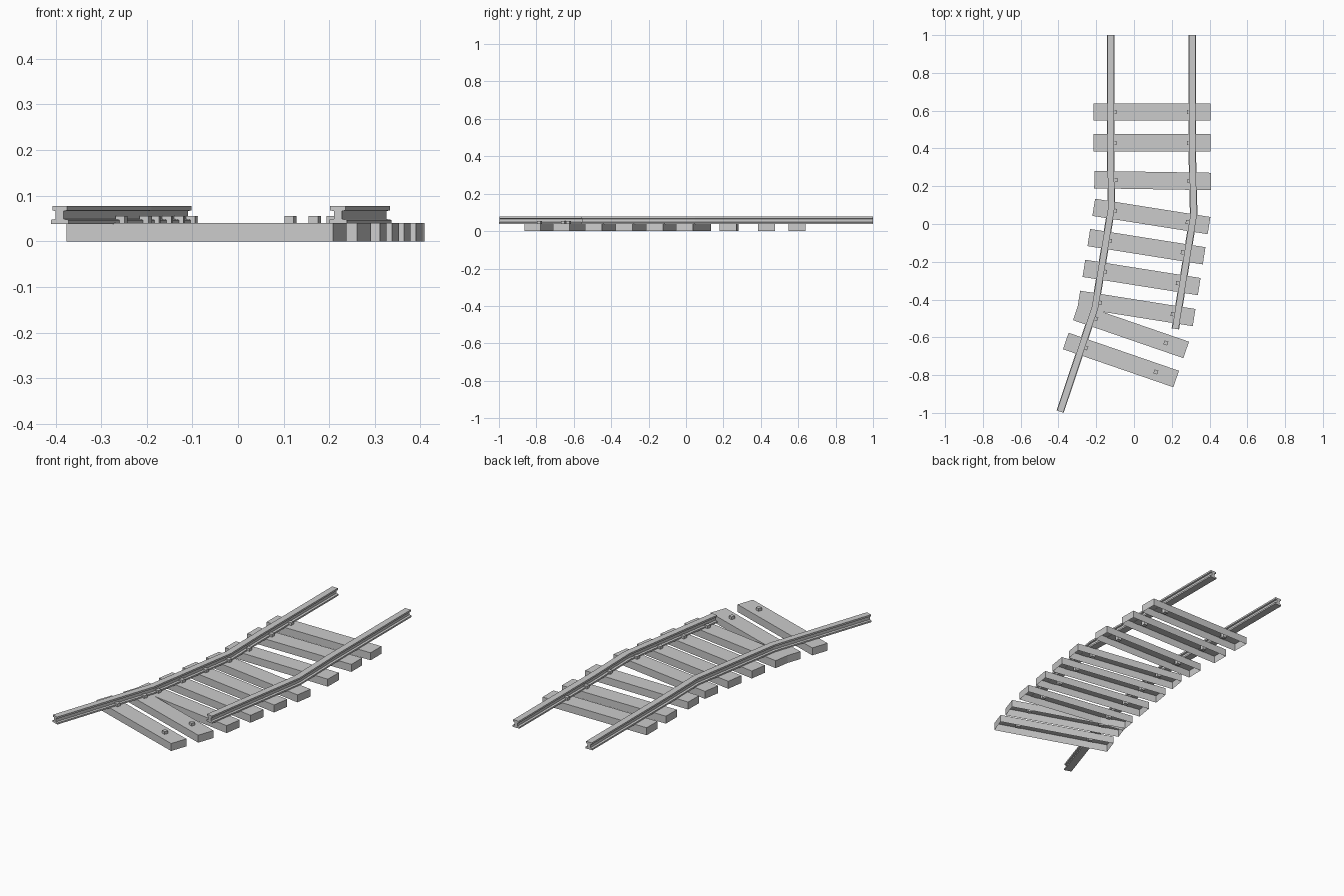
import bpy, bmesh
from math import radians
from mathutils import Vector, Matrix

if "Cube" in bpy.data.objects:
    bpy.data.objects.remove(bpy.data.objects["Cube"])


def finish(bm, name):
    bmesh.ops.recalc_face_normals(bm, faces=bm.faces)
    me = bpy.data.meshes.new(name)
    bm.to_mesh(me)
    bm.free()
    ob = bpy.data.objects.new(name, me)
    bpy.context.collection.objects.link(ob)
    return ob


def box(name, size, matrix, open_bottom=False):
    bm = bmesh.new()
    bmesh.ops.create_cube(bm, size=1)
    bmesh.ops.scale(bm, vec=size, verts=bm.verts)
    ob = finish(bm, name)
    if open_bottom:
        bm = bmesh.new()
        bm.from_mesh(ob.data)
        bmesh.ops.delete(bm, geom=[f for f in bm.faces if f.normal.z < -0.5], context='FACES')
        bm.to_mesh(ob.data)
        bm.free()
    ob.matrix_world = matrix
    return ob


# Half of the I-shaped rail section: (offset from centre line, height)
HALF = [(0.020, 0.0385), (0.020, 0.047), (0.009, 0.049),
        (0.009, 0.066), (0.017, 0.068), (0.017, 0.0775)]
SECTION = HALF + [(-w, z) for w, z in reversed(HALF)]


def rail(name, path):
    bm = bmesh.new()
    pts = [Vector(p) for p in path]
    rings = []
    for i, p in enumerate(pts):
        dirs = []
        if i:
            dirs.append((p - pts[i - 1]).normalized())
        if i < len(pts) - 1:
            dirs.append((pts[i + 1] - p).normalized())
        d = sum(dirs, Vector((0, 0))).normalized()
        side = Vector((-d.y, d.x)) / d.dot(dirs[0])   # mitred joint
        rings.append([bm.verts.new((p.x + side.x * w, p.y + side.y * w, z)) for w, z in SECTION])
    n = len(SECTION)
    for a, b in zip(rings, rings[1:]):
        for k in range(n):
            bm.faces.new((a[k], a[(k + 1) % n], b[(k + 1) % n], b[k]))
    bm.faces.new(rings[0])
    bm.faces.new(rings[-1])
    return finish(bm, name)


# Bent rails, the right one broken off short
rail("left_rail", [(-0.124, 1), (-0.124, 0.35), (-0.119, 0.09), (-0.206, -0.44), (-0.391, -0.993)])
rail("right_rail", [(0.309, 1), (0.309, 0.35), (0.316, 0.05), (0.219, -0.555)])

# Sleepers: centre x, centre y, rotation in degrees
TIES = [(0.095, 0.593, 0), (0.095, 0.430, 0), (0.099, 0.230, -0.9),
        (0.092, 0.040, -9), (0.066, -0.120, -9), (0.040, -0.283, -9),
        (0.013, -0.447, -9), (-0.016, -0.566, -19), (-0.069, -0.720, -19)]
for i, (x, y, deg) in enumerate(TIES, 1):
    m = Matrix.Translation((x, y, 0)) @ Matrix.Rotation(radians(deg), 4, 'Z')
    box(f"sleeper_{i}", (0.618, 0.092, 0.04), m @ Matrix.Translation((0, 0, 0.02)), True)
    # Spikes pass through the sleeper top
    for side, sx in (("left", -0.197), ("right", 0.195)):
        box(f"{side}_spike_{i}", (0.021, 0.021, 0.04), m @ Matrix.Translation((sx, 0, 0.035)))
